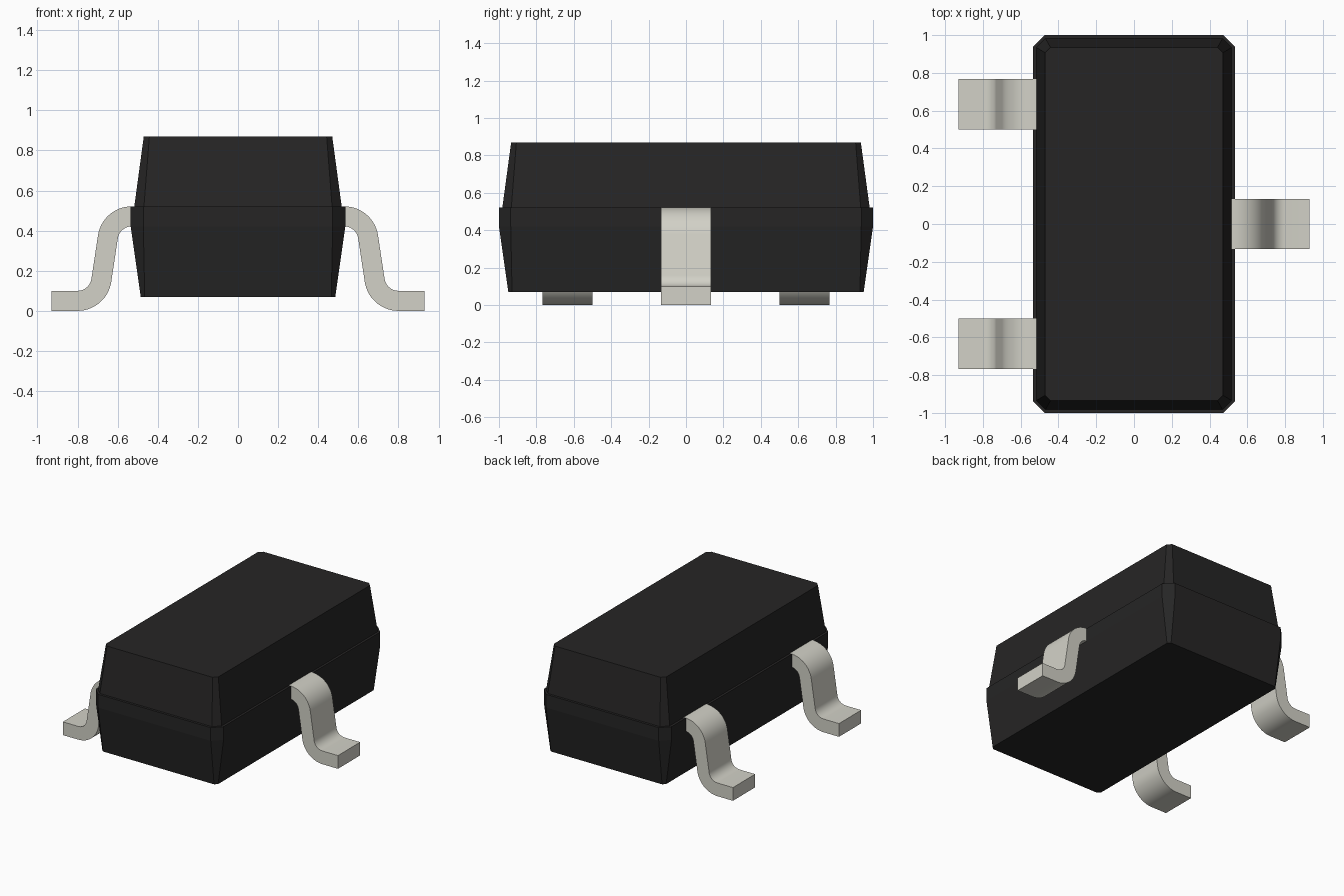
import bpy, bmesh, math

cube = bpy.data.objects.get("Cube")
if cube:
    bpy.data.objects.remove(cube, do_unlink=True)


def material(name, rgb):
    m = bpy.data.materials.new(name)
    m.use_nodes = True
    m.diffuse_color = (*rgb, 1)
    bsdf = next(n for n in m.node_tree.nodes if n.type == 'BSDF_PRINCIPLED')
    bsdf.inputs["Base Color"].default_value = (*rgb, 1)
    return m


black = material("black plastic", (0.0191, 0.0185, 0.0185))
metal = material("tinned metal", (0.645, 0.638, 0.571))


def loft(name, rings, mat):
    """Join equal-sized rings of points into a closed solid."""
    bm = bmesh.new()
    loops = [[bm.verts.new(p) for p in ring] for ring in rings]
    n = len(loops[0])
    for a, b in zip(loops, loops[1:]):
        for i in range(n):
            j = (i + 1) % n
            bm.faces.new((a[i], a[j], b[j], b[i]))
    bm.faces.new(loops[0][::-1])
    bm.faces.new(loops[-1])
    bmesh.ops.recalc_face_normals(bm, faces=bm.faces)
    me = bpy.data.meshes.new(name)
    bm.to_mesh(me)
    bm.free()
    me.materials.append(mat)
    ob = bpy.data.objects.new(name, me)
    bpy.context.collection.objects.link(ob)
    return ob


# Body: chamfered rectangles (half x, half y, chamfer, z)
def chamfered(hx, hy, c, z):
    quarter = [(hx, hy - c), (hx - c, hy)]
    pts = []
    for sx, sy in ((1, 1), (-1, 1), (-1, -1), (1, -1)):
        corner = quarter if sx * sy > 0 else quarter[::-1]
        pts += [(sx * x, sy * y, z) for x, y in corner]
    return pts


sections = [
    (0.485, 0.950, 0.020, 0.070),
    (0.535, 1.000, 0.063, 0.420),
    (0.535, 1.000, 0.063, 0.520),
    (0.517, 0.982, 0.048, 0.520),   # small step above the parting band
    (0.470, 0.935, 0.028, 0.868),
]
loft("body", [chamfered(*s) for s in sections], black)


# Leads: bent strip profile with two arcs
R_OUT, R_IN, SLANT, STEPS = 0.17, 0.07, 8.6, 14


def arc(cx, cz, r, a0, a1):
    angles = [math.radians(a0 + (a1 - a0) * i / STEPS) for i in range(STEPS + 1)]
    return [(cx + r * math.cos(a), cz + r * math.sin(a)) for a in angles]


shoulder, heel = (0.53, 0.351), (0.80, 0.17)
upper = ([(0.515, 0.521)] + arc(*shoulder, R_OUT, 90, SLANT)
         + arc(*heel, R_IN, 180 + SLANT, 270) + [(0.93, 0.10)])
lower = ([(0.515, 0.421)] + arc(*shoulder, R_IN, 90, SLANT)
         + arc(*heel, R_OUT, 180 + SLANT, 270) + [(0.93, 0.0)])


def lead(name, side, y):
    w = 0.133
    rings = [[(side * a[0], y - w, a[1]), (side * a[0], y + w, a[1]),
              (side * b[0], y + w, b[1]), (side * b[0], y - w, b[1])]
             for a, b in zip(upper, lower)]
    ob = loft(name, rings, metal)
    bpy.ops.object.select_all(action='DESELECT')
    ob.select_set(True)
    bpy.context.view_layer.objects.active = ob
    bpy.ops.object.shade_smooth_by_angle(angle=math.radians(30))


lead("left_lead", 1, 0)
lead("right_front_lead", -1, -0.634)
lead("right_back_lead", -1, 0.634)
